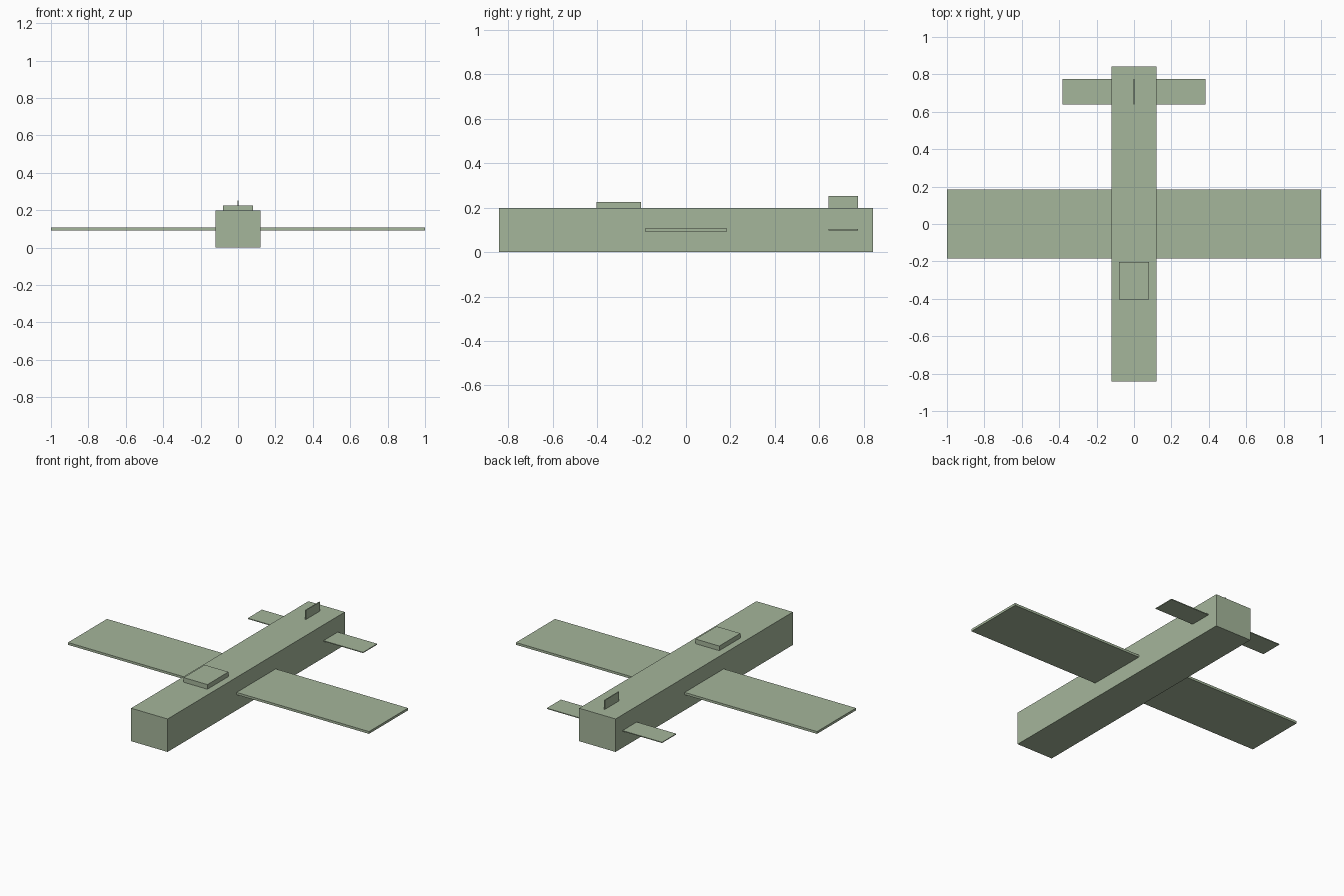
import bpy

if "Cube" in bpy.data.objects:
    bpy.data.objects.remove(bpy.data.objects["Cube"])

# Muted green paint used on every part
paint = bpy.data.materials.new("green_paint")
paint.diffuse_color = (0.375, 0.466, 0.326, 1)
paint.use_nodes = True
paint.node_tree.nodes["Principled BSDF"].inputs["Base Color"].default_value = paint.diffuse_color


def box(name, x, y, z):
    """Box spanning the (min, max) ranges given for each axis."""
    bpy.ops.mesh.primitive_cube_add(size=1)
    ob = bpy.context.object
    ob.name = name
    ob.location = [(a + b) / 2 for a, b in (x, y, z)]
    ob.scale = [b - a for a, b in (x, y, z)]
    bpy.ops.object.transform_apply(location=True, rotation=True, scale=True)
    ob.data.materials.append(paint)
    return ob


# Body
box("fuselage", (-0.121, 0.121), (-0.841, 0.841), (0, 0.198))

# Main wing, running straight through the body
box("wing", (-1, 1), (-0.185, 0.185), (0.093, 0.107))

# Tail surfaces
box("tailplane", (-0.383, 0.383), (0.64, 0.774), (0.098, 0.103))
box("tail_fin", (-0.003, 0.003), (0.64, 0.774), (0.15, 0.253))

# Raised cockpit cover
box("canopy", (-0.079, 0.079), (-0.403, -0.203), (0.17, 0.226))
